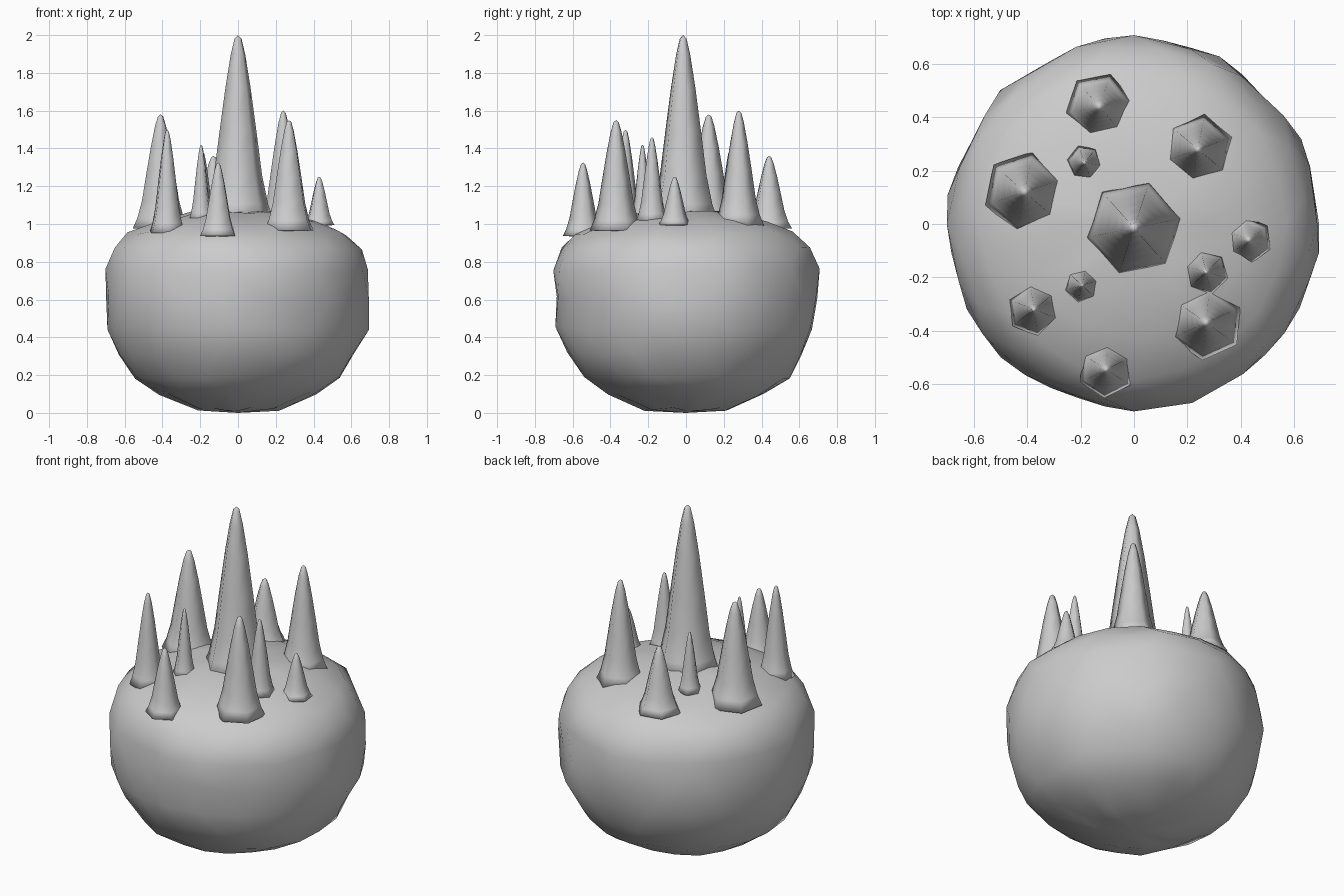
import bpy, bmesh, math, random

if "Cube" in bpy.data.objects:
    bpy.data.objects.remove(bpy.data.objects["Cube"])
random.seed(4)


def lathe(name, profile, sides, center=(0, 0), jitter=0.0, turn=0.0):
    """Revolve (radius, z) points; the first and last points are poles."""
    bm = bmesh.new()
    cx, cy = center
    bottom = bm.verts.new((cx, cy, profile[0][1]))
    top = bm.verts.new((cx, cy, profile[-1][1]))
    rings = []
    for i, (r, z) in enumerate(profile[1:-1]):
        ring = []
        for k in range(sides):
            a = turn + math.tau * (k + 0.5 * (i % 2) * (jitter > 0)) / sides
            rr = r * (1 + random.uniform(-jitter, jitter))
            zz = max(0, z + random.uniform(-jitter, jitter) * 0.5)
            ring.append(bm.verts.new((cx + rr * math.cos(a), cy + rr * math.sin(a), zz)))
        rings.append(ring)
    for k in range(sides):
        n = (k + 1) % sides
        bm.faces.new((bottom, rings[0][n], rings[0][k]))
        bm.faces.new((top, rings[-1][k], rings[-1][n]))
        for i, (lo, hi) in enumerate(zip(rings, rings[1:])):
            if jitter and i % 2:
                bm.faces.new((lo[k], lo[n], hi[n]))
                bm.faces.new((lo[k], hi[n], hi[k]))
            elif jitter:
                bm.faces.new((lo[k], lo[n], hi[k]))
                bm.faces.new((lo[n], hi[n], hi[k]))
            else:
                bm.faces.new((lo[k], lo[n], hi[n], hi[k]))
    bmesh.ops.recalc_face_normals(bm, faces=bm.faces)
    for f in bm.faces:
        f.smooth = True
    mesh = bpy.data.meshes.new(name)
    bm.to_mesh(mesh)
    bm.free()
    obj = bpy.data.objects.new(name, mesh)
    bpy.context.collection.objects.link(obj)
    return obj


# Lumpy boulder with a flattened crown
body = [(0, 0), (0.22, 0.02), (0.42, 0.10), (0.55, 0.19), (0.625, 0.31),
        (0.68, 0.45), (0.695, 0.61), (0.693, 0.76), (0.655, 0.87),
        (0.575, 0.95), (0.43, 1.01), (0.24, 1.06), (0, 1.07)]
lathe("boulder", body, 20, jitter=0.022)


def crown_height(r):
    pts = body[:7:-1]
    for (r0, z0), (r1, z1) in zip(pts, pts[1:]):
        if r0 <= r <= r1:
            return z0 + (z1 - z0) * (r - r0) / (r1 - r0)
    return 0.9


# Tapered six-sided spikes: x, y, tip height, base radius
spikes = [
    (0, -0.015, 2.00, 0.145), (-0.41, 0.12, 1.58, 0.115),
    (0.24, 0.28, 1.60, 0.10), (0.27, -0.37, 1.55, 0.105),
    (-0.375, -0.32, 1.50, 0.075), (-0.13, 0.44, 1.36, 0.095),
    (-0.185, 0.23, 1.38, 0.05), (0.27, -0.18, 1.46, 0.065),
    (0.43, -0.06, 1.25, 0.065), (-0.105, -0.545, 1.325, 0.08),
    (-0.195, -0.23, 1.42, 0.05),
]
taper = [(1.35, -0.06), (1.12, 0.04), (0.90, 0.20), (0.69, 0.45),
         (0.47, 0.70), (0.27, 0.89), (0.13, 0.98), (0, 1)]
for i, (x, y, tip, radius) in enumerate(spikes):
    base = crown_height(math.hypot(x, y))
    h = tip - base
    prof = [(0, base - 0.07 * h)] + [(radius * r, base + h * t) for r, t in taper]
    lathe("central_spike" if i == 0 else f"spike_{i:02d}", prof, 6,
          (x, y), turn=random.uniform(0, 1))
